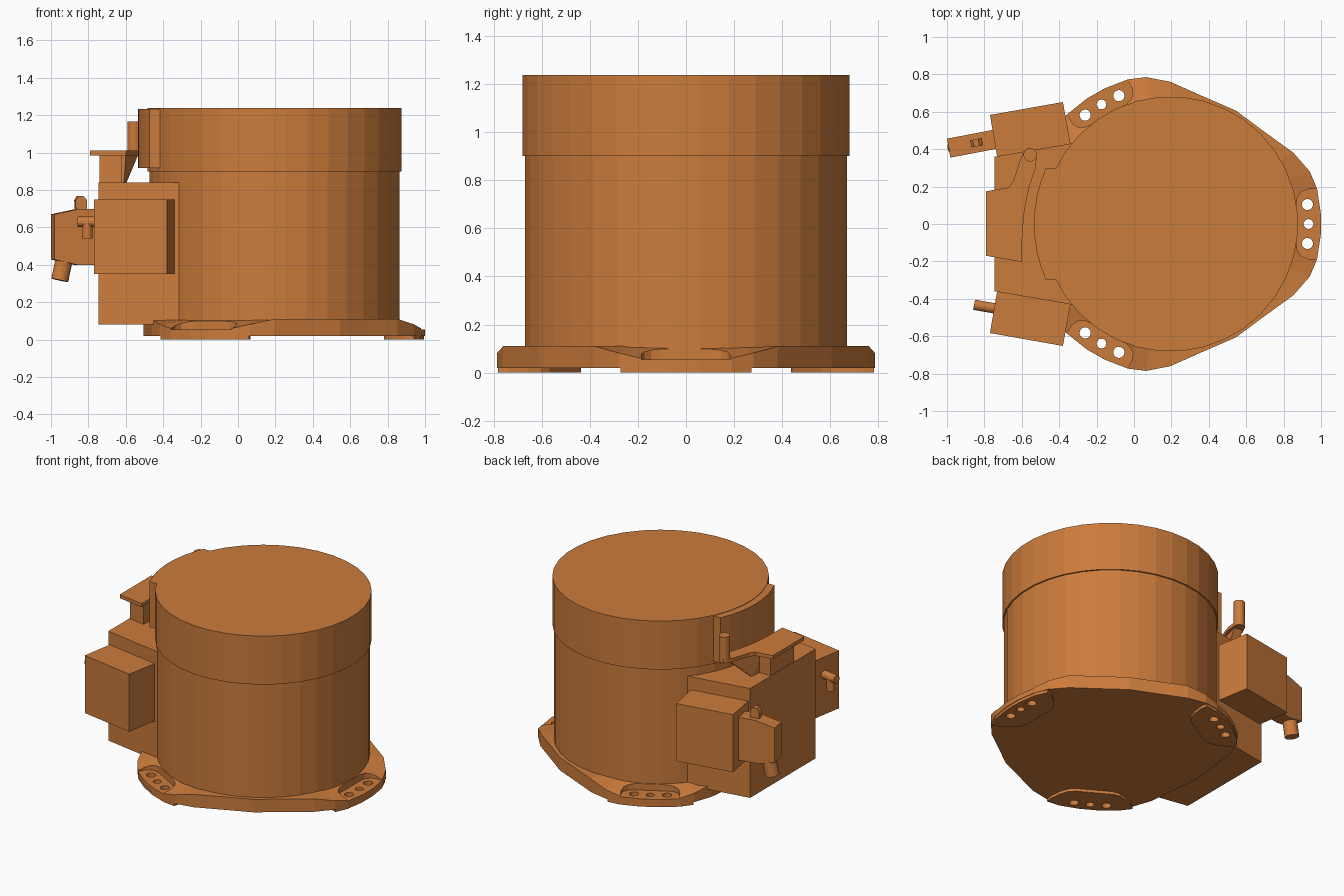
import bpy, bmesh, math
from mathutils import Vector, Matrix

if "Cube" in bpy.data.objects:
    bpy.data.objects.remove(bpy.data.objects["Cube"])

CX = 0.195  # axis of the round body
mat = bpy.data.materials.new("orange_paint")
mat.diffuse_color = (0.6, 0.2, 0.045, 1)
mat.use_nodes = True
mat.node_tree.nodes["Principled BSDF"].inputs["Base Color"].default_value = mat.diffuse_color


def finish(name, bm):
    bmesh.ops.recalc_face_normals(bm, faces=bm.faces)
    me = bpy.data.meshes.new(name)
    bm.to_mesh(me)
    bm.free()
    me.materials.append(mat)
    ob = bpy.data.objects.new(name, me)
    bpy.context.collection.objects.link(ob)
    return ob


def add_prism(bm, pts, vec):
    vec = Vector(vec)
    lo = [bm.verts.new(p) for p in pts]
    hi = [bm.verts.new(Vector(p) + vec) for p in pts]
    bm.faces.new(lo)
    bm.faces.new(hi)
    n = len(pts)
    for i in range(n):
        j = (i + 1) % n
        bm.faces.new((lo[i], lo[j], hi[j], hi[i]))


def prism(name, pts, vec):
    bm = bmesh.new()
    add_prism(bm, pts, vec)
    return finish(name, bm)


def slab(name, outline, z0, z1):
    return prism(name, [(x, y, z0) for x, y in outline], (0, 0, z1 - z0))


def circle(x, y, r, n):
    return [(x + r * math.cos(2 * math.pi * (i + .5) / n),
             y + r * math.sin(2 * math.pi * (i + .5) / n)) for i in range(n)]


def rod(name, p0, p1, r, n=16):
    p0, d = Vector(p0), Vector(p1) - Vector(p0)
    q = d.to_track_quat('Z', 'Y')
    return prism(name, [p0 + q @ Vector((x, y, 0)) for x, y in circle(0, 0, r, n)], d)


def tripled(name, outlines, z0, z1):
    """Outlines around the body axis, repeated for the three feet."""
    bm = bmesh.new()
    for k in range(3):
        m = Matrix.Translation((CX, 0, 0)) @ Matrix.Rotation(k * math.tau / 3, 4, 'Z')
        for o in outlines:
            add_prism(bm, [m @ Vector((x, y, z0)) for x, y in o], (0, 0, z1 - z0))
    return finish(name, bm)


def cut(ob, cutter):
    mod = ob.modifiers.new("cut", 'BOOLEAN')
    mod.operation, mod.solver, mod.object = 'DIFFERENCE', 'EXACT', cutter
    bpy.context.view_layer.objects.active = ob
    bpy.ops.object.modifier_apply(modifier=mod.name)


# Round body and wider cap
slab("body", circle(CX, 0, 0.672, 36), 0.05, 0.9)
slab("cap", circle(CX, 0, 0.682, 36), 0.9, 1.237)

# Three-lobed base plate with sloping lobes: (angle, radius, rim height)
half = [(4, .806, .057), (13.6, .806, .06), (20.6, .796, .082),
        (30, .76, .11), (44, .705, .11)]
third = [(-a, r, z) for a, r, z in reversed(half)] + half + [(60, .70, .11)]
bm = bmesh.new()
rings = [[], [], []]
for k in range(3):
    for a, r, z in third:
        t = math.radians(a + 120 * k)
        for ring, rr, zz in zip(rings, (r, r, .645), (.02, z, .11)):
            ring.append(bm.verts.new((CX + rr * math.cos(t), rr * math.sin(t), zz)))
n = len(rings[0])
for i in range(n):
    j = (i + 1) % n
    for a, b in ((0, 1), (1, 2)):
        bm.faces.new((rings[a][i], rings[a][j], rings[b][j], rings[b][i]))
bm.faces.new(rings[0])
bm.faces.new(rings[2])
base = finish("base_plate", bm)

# Foot pads below the plate
pad_half = [(.585, .12), (.60, .165), (.64, .21), (.70, .255), (.745, .272), (.78, .19), (.80, .06)]
pads = tripled("foot_pads", [pad_half + [(x, -y) for x, y in reversed(pad_half)]], 0, .02)

# Bolt pockets and holes
pocket_half = [(.673, .11), (.68, .145), (.70, .172), (.735, .186), (.95, .186)]
pocket = tripled("pocket_cutter", [pocket_half + [(x, -y) for x, y in reversed(pocket_half)]], .055, .3)
holes = tripled("hole_cutter", [circle(.732, .104, .03, 16), circle(.738, 0, .026, 16),
                                circle(.732, -.104, .03, 16)], -.1, .35)
cut(base, pocket)
cut(base, holes)
cut(pads, holes)
for c in (pocket, holes):
    bpy.data.objects.remove(c)

# Curved clamp on the left of the cap
arc = [(CX + .73 * math.cos(math.radians(a)), .73 * math.sin(math.radians(a)))
       for a in range(156, 205, 6)]
inner = [(CX + .67 * math.cos(math.radians(a)), .67 * math.sin(math.radians(a)))
         for a in range(204, 155, -6)]
slab("cap_clamp", arc + [(-.412, -.297), (-.425, -.268)] + inner
     + [(-.425, .268), (-.412, .297)], .917, 1.234)

# Control housing and the two side boxes
slab("housing", [(-.745, -.36), (-.31, -.435), (-.31, .435), (-.745, .36)], .08, .84)
for name, s in (("rear_box", 1), ("front_box", -1)):
    slab(name, [(-.77, s * .583), (-.38, s * .652), (-.34, s * .43), (-.732, s * .36)], .35, .75)

# Bracket on the housing: plate with arm, block, gusset and post
slab("bracket_plate", [(-.79, -.17), (-.60, -.203), (-.597, -.05), (-.585, .08), (-.56, .2),
                       (-.525, .3), (-.52, .37), (-.535, .4), (-.57, .405), (-.59, .38),
                       (-.61, .34), (-.645, .23), (-.67, .195), (-.72, .187), (-.79, .175)], .985, 1.01)
slab("bracket_block", [(-.74, -.13), (-.62, -.15), (-.62, .13), (-.74, .13)], .83, .987)
bm = bmesh.new()
for p in ((-.59, .36, .985), (-.535, .34, .985), (-.66, .1, .985), (-.60, .08, .985),
          (-.65, .2, .83), (-.60, .18, .83), (-.66, .1, .83), (-.61, .08, .83)):
    bm.verts.new(p)
bmesh.ops.convex_hull(bm, input=bm.verts)
finish("bracket_gusset", bm)
rod("bracket_post", (-.555, .37, .985), (-.555, .37, 1.165), .036)


# Plug on the rear box, with latch and cable
def plug_part(name, profile, width):
    v = Vector((-.18, .984, 0)) * width
    prism(name, [Vector((x, .45 + (x + .757) * .19, z)) - v / 2 for x, z in profile], v)


plug_part("plug", [(-.74, .4), (-.87, .4), (-.991, .428), (-.991, .67), (-.86, .698), (-.74, .698)], .103)
plug_part("plug_latch", [(-.81, .68), (-.87, .68), (-.872, .745), (-.858, .768), (-.83, .768), (-.81, .745)], .04)
rod("plug_cable", (-.925, .418, .45), (-.953, .412, .317), .046)

# Small elbow fitting on the front box
rod("fitting", (-.74, -.452, .63), (-.855, -.432, .63), .028)
rod("fitting_outlet", (-.805, -.441, .63), (-.805, -.441, .54), .027)
